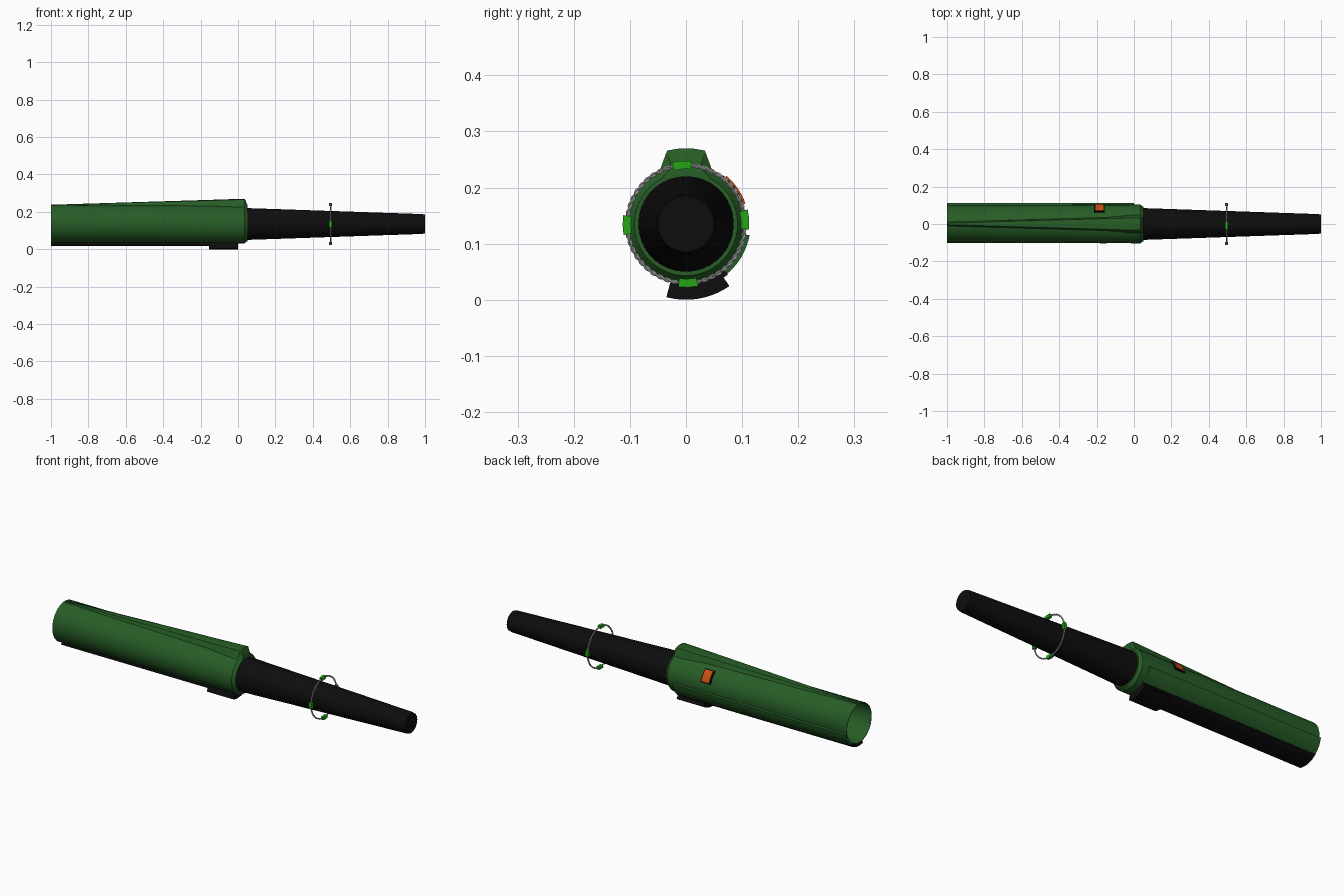
import bpy, bmesh
from math import cos, sin, radians, pi
from mathutils import Vector

cube = bpy.data.objects.get("Cube")
if cube:
    bpy.data.objects.remove(cube)

AXIS_Z = 0.135


def material(name, color):
    m = bpy.data.materials.new(name)
    m.use_nodes = True
    m.diffuse_color = (*color, 1)
    m.node_tree.nodes["Principled BSDF"].inputs["Base Color"].default_value = (*color, 1)
    return m


GREEN = material("dark_green", (0.02, 0.11, 0.02))
BRIGHT = material("bright_green", (0.018, 0.38, 0.008))
BLACK = material("black", (0.004, 0.004, 0.004))
ORANGE = material("orange", (0.6, 0.075, 0.006))
SILVER = material("silver", (0.55, 0.55, 0.55))


def polar(x, r, deg):
    a = radians(deg)
    return Vector((x, r * cos(a), AXIS_Z + r * sin(a)))


def loft(name, rings, mat, closed=False, caps=True):
    """Skin a list of equal-length point loops, capped or joined end to end."""
    bm = bmesh.new()
    rows = [[bm.verts.new(p) for p in ring] for ring in rings]
    pairs = list(zip(rows, rows[1:]))
    if closed:
        pairs.append((rows[-1], rows[0]))
    elif caps:
        bm.faces.new(rows[0])
        bm.faces.new(rows[-1])
    for a, b in pairs:
        for i in range(len(a)):
            j = (i + 1) % len(a)
            bm.faces.new((a[i], a[j], b[j], b[i]))
    bmesh.ops.recalc_face_normals(bm, faces=bm.faces)
    mesh = bpy.data.meshes.new(name)
    bm.to_mesh(mesh)
    bm.free()
    mesh.materials.append(mat)
    mesh.shade_smooth()
    mesh.set_sharp_from_angle(angle=radians(30))
    obj = bpy.data.objects.new(name, mesh)
    bpy.context.collection.objects.link(obj)
    return obj


def arc_slab(name, x0, x1, r0, r1, a0, a1, mat, steps=8):
    """Curved plate that wraps part of the way round the long axis."""
    angles = [a0 + (a1 - a0) * i / steps for i in range(steps + 1)]

    def section(x):
        return [polar(x, r1, a) for a in angles] + [polar(x, r0, a) for a in reversed(angles)]
    return loft(name, [section(x0), section(x1)], mat)


def body_ring(x, r, rise, top, foot):
    """Circle with a raised ridge: half angles of its flat top and its foot."""
    side = [(0, rise), (top / 2, rise), (top, rise), (foot, 0)]
    n = 20
    side += [(foot + (180 - foot) * i / n, 0) for i in range(1, n + 1)]
    whole = side + [(-d, h) for d, h in reversed(side[1:-1])]
    return [polar(x, r + h, 90 + d) for d, h in whole]


# Hollow handle with a tapering ridge along the top
loft("handle_shell", [
    body_ring(-1, 0.103, 0, 2, 6),
    body_ring(-0.15, 0.103, 0.026, 13, 20),
    body_ring(0, 0.103, 0.031, 14, 28),
    body_ring(0.035, 0.103, 0.032, 14.5, 28),
    body_ring(0.05, 0.092, 0.012, 14.5, 28),
    body_ring(0.05, 0.082, 0, 14, 28),
    body_ring(0, 0.099, 0, 14, 28),
    body_ring(-1, 0.1, 0, 2, 6),
], GREEN, closed=True)

# Tapered barrel
profile = [(0, 0.087), (0.05, 0.085), (0.985, 0.053), (1, 0.05)]
loft("barrel", [[polar(x, r, i * 10) for i in range(36)] for x, r in profile], BLACK)

# Plates along the lower side of the handle
arc_slab("side_panel", -1, 0, 0.101, 0.115, -50, -10, GREEN)
arc_slab("bottom_grip", -1, 0, 0.101, 0.117, -105, -50, BLACK)
arc_slab("bottom_block", -0.155, 0, 0.101, 0.135, -105, -55, BLACK, 10)

# Switch in its frame
arc_slab("switch_frame", -0.213, -0.157, 0.101, 0.109, 16, 53, BLACK)
arc_slab("switch", -0.207, -0.163, 0.103, 0.112, 19, 50, ORANGE)

# Floating ring of two twisted wires
RING_X = 0.495
for k, side in enumerate(("first", "second")):
    rings = []
    for i in range(192):
        turn = 2 * pi * i / 192
        twist = turn * 24 + k * pi
        x = RING_X + 0.0022 * cos(twist)
        r = 0.105 + 0.0022 * sin(twist)
        rings.append([polar(x + 0.0024 * cos(j * pi / 3),
                            r + 0.0024 * sin(j * pi / 3), turn * 180 / pi)
                      for j in range(6)])
    loft("ring_wire_" + side, rings, SILVER, closed=True)

# Four beads on the ring
for name, a in (("left", 4), ("top", 94), ("right", 181), ("bottom", -88)):
    arc_slab("ring_bead_" + name, RING_X - 0.008, RING_X + 0.008,
             0.098, 0.113, a - 9, a + 9, BRIGHT, 2)
